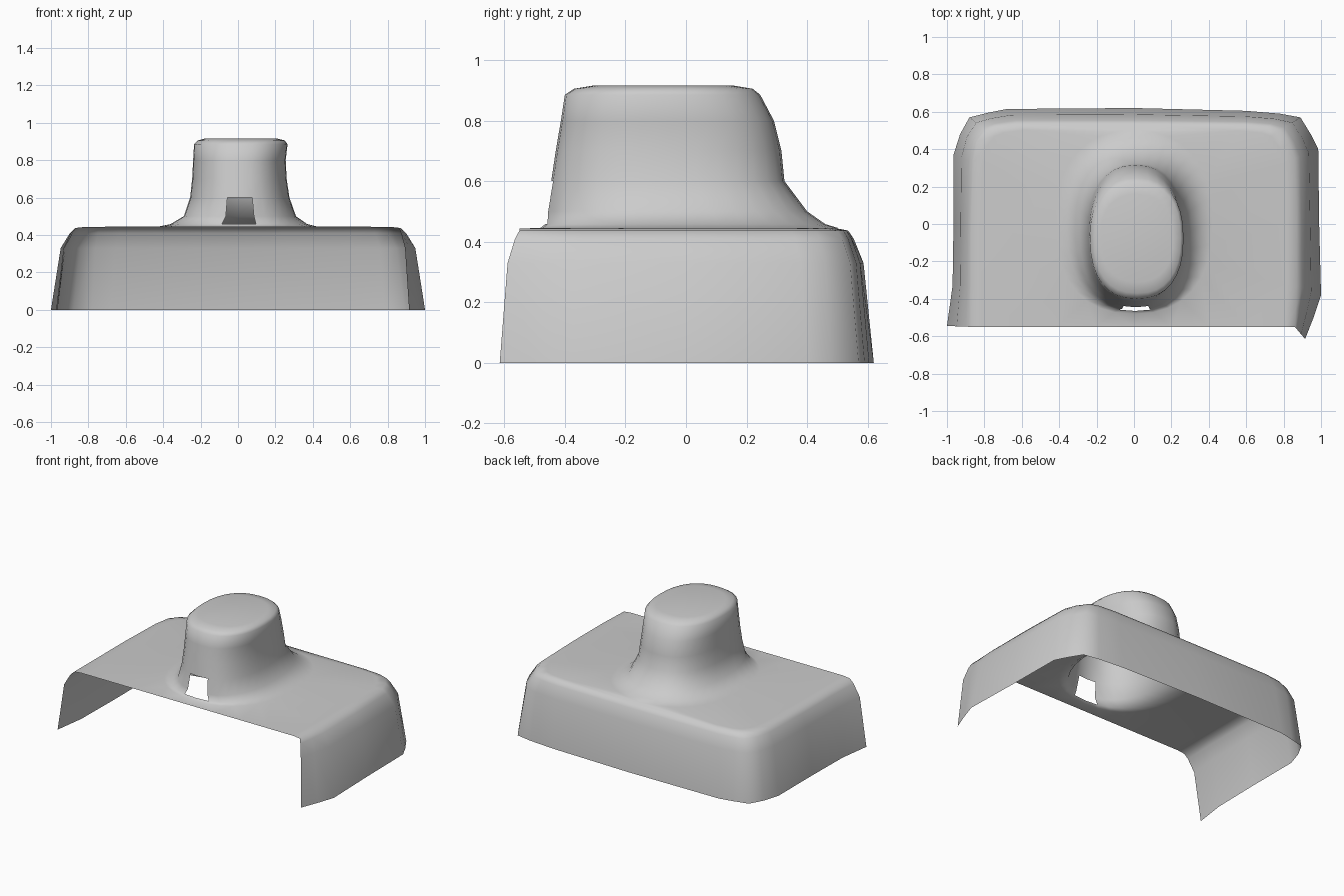
import bpy, bmesh, math

if "Cube" in bpy.data.objects:
    bpy.data.objects.remove(bpy.data.objects["Cube"])

# Footprint of the skirt and the matching deck rim (left front -> back -> right front)
BASE = [(-1, -.545), (-.97, -.33), (-.965, 0), (-.965, .37), (-.93, .48), (-.88, .57),
        (-.78, .595), (-.68, .615), (0, .62), (.6, .605), (.78, .59), (.89, .57),
        (.945, .48), (.985, .4), (.99, 0), (1, -.38), (.96, -.5), (.915, -.615)]
RIM = [(-.87, -.55), (-.87, -.33), (-.87, 0), (-.86, .33), (-.84, .44), (-.79, .5),
       (-.74, .52), (-.62, .535), (0, .535), (.6, .53), (.72, .52), (.78, .5),
       (.83, .43), (.86, .35), (.87, 0), (.87, -.33), (.865, -.45), (.86, -.55)]
# Boss sections: z, left, right, front, back
BOSS = [(.446, -.42, .42, -.48, .50), (.458, -.36, .37, -.465, .46),
        (.50, -.29, .31, -.462, .40), (.60, -.256, .275, -.445, .325),
        (.70, -.245, .26, -.43, .315), (.80, -.24, .255, -.413, .29),
        (.885, -.235, .265, -.40, .245), (.905, -.215, .25, -.37, .22),
        (.915, -.18, .21, -.31, .16)]
N = 32

bm = bmesh.new()


def strip(a, b, closed=False, skip=()):
    n = len(a)
    for i in range(n if closed else n - 1):
        if i not in skip:
            j = (i + 1) % n
            bm.faces.new((a[i], a[j], b[j], b[i]))


def skirt_row(t, z, inset=1.0):
    row = []
    for (x0, y0), (x1, y1) in zip(BASE, RIM):
        x, y = x0 + (x1 - x0) * t, y0 + (y1 - y0) * t
        row.append(bm.verts.new((x * inset, y * inset if y > 0 else y, z)))
    return row


def boss_ring(z, left, right, front, back):
    cx, cy = (left + right) / 2, (front + back) / 2
    ring = []
    for i in range(N):
        a = 2 * math.pi * i / N - math.pi / 2
        c, s = math.cos(a), math.sin(a)
        x = math.copysign(abs(c) ** .85, c) * (right - left) / 2
        y = math.copysign(abs(s) ** .85, s) * (back - front) / 2
        ring.append(bm.verts.new((cx + x, cy + y, z)))
    return ring


# Three-sided skirt with a soft shoulder
rows = [skirt_row(0, 0), skirt_row(.4, .33), skirt_row(.78, .41),
        skirt_row(1, .437), skirt_row(1, .443, .94)]
for a, b in zip(rows, rows[1:]):
    strip(a, b)

# Hollow boss with the small opening at the front
rings = [boss_ring(*r) for r in BOSS]
for k, (a, b) in enumerate(zip(rings, rings[1:])):
    strip(a, b, True, (0, N - 1) if k in (1, 2) else ())
bm.faces.new(rings[-1])

# Deck between the rim, the straight front edge and the boss flare
rim = rows[-1]
x0, x1 = rim[0].co.x, rim[-1].co.x
front = [bm.verts.new((x1 + (x0 - x1) * i / 8, -.55, .443)) for i in range(1, 8)]
chain = [rim[-1]] + front + [rim[0]]
edges = [bm.edges.new(p) for p in zip(chain, chain[1:])]
edges += [bm.edges.get(p) for p in zip(rim, rim[1:])]
edges += [bm.edges.get((rings[0][i], rings[0][(i + 1) % N])) for i in range(N)]
bmesh.ops.triangle_fill(bm, use_beauty=True, use_dissolve=False, edges=edges, normal=(0, 0, 1))
bmesh.ops.recalc_face_normals(bm, faces=bm.faces[:])
top = max(bm.faces, key=lambda f: f.calc_center_median().z)
if top.normal.z < 0:
    bmesh.ops.reverse_faces(bm, faces=bm.faces[:])
for f in bm.faces:
    f.smooth = True

mesh = bpy.data.meshes.new("housing_shell")
bm.to_mesh(mesh)
bm.free()
obj = bpy.data.objects.new("housing_shell", mesh)
bpy.context.collection.objects.link(obj)
